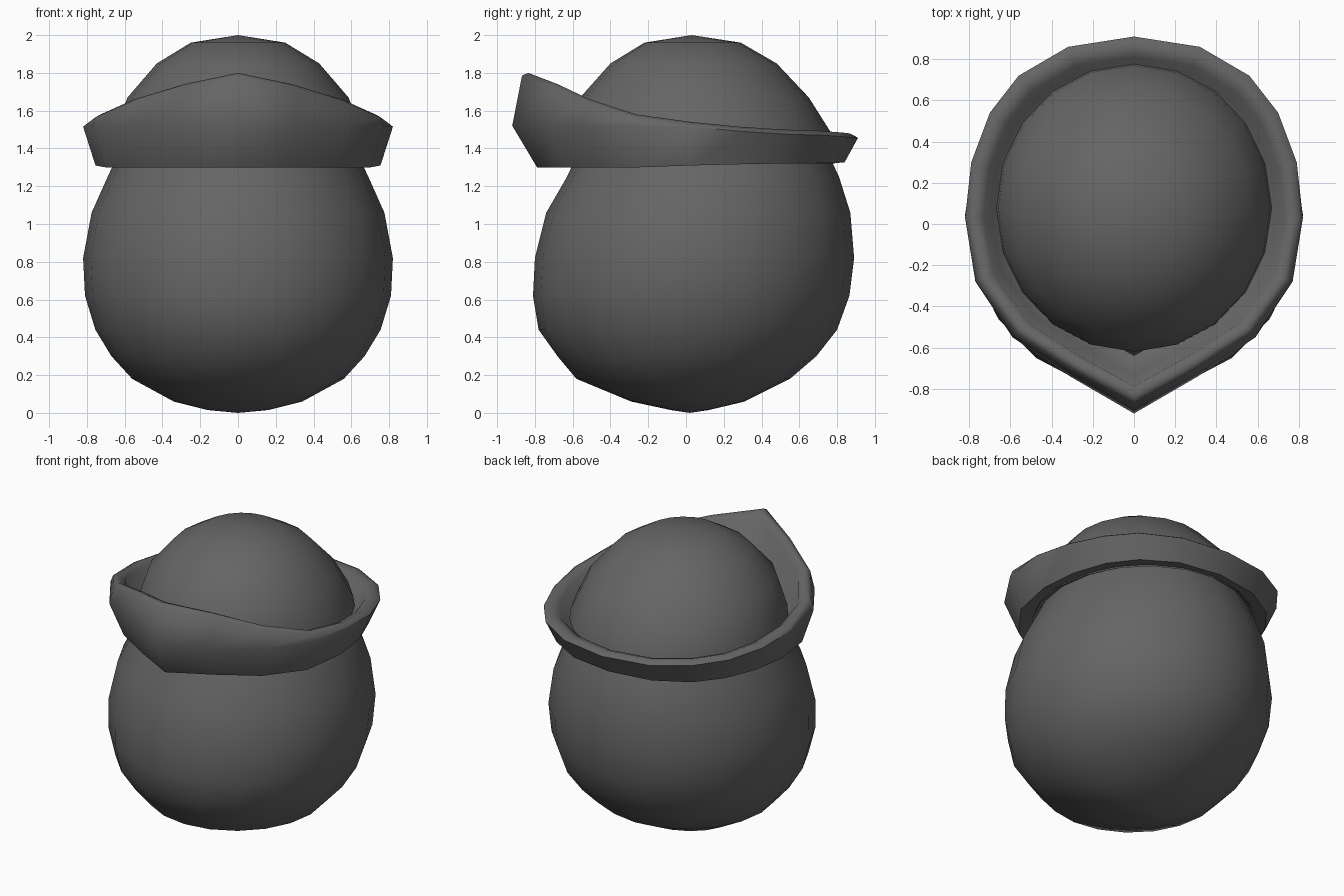
import bpy, bmesh, math

if "Cube" in bpy.data.objects:
    bpy.data.objects.remove(bpy.data.objects["Cube"])

grey = bpy.data.materials.new("charcoal grey")
grey.diffuse_color = (0.13, 0.13, 0.13, 1)
grey.use_nodes = True
grey.node_tree.nodes["Principled BSDF"].inputs["Base Color"].default_value = grey.diffuse_color


def skin(name, rings, bottom=None, top=None, angle=50):
    """Bridge closed rings of points, with optional end poles."""
    bm = bmesh.new()
    loops = [[bm.verts.new(p) for p in r] for r in rings]
    n = len(loops[0])
    for a, b in zip(loops, loops[1:]):
        for i in range(n):
            j = (i + 1) % n
            bm.faces.new((a[i], a[j], b[j], b[i]))
    for pole, loop in ((bottom, loops[0]), (top, loops[-1])):
        if pole:
            v = bm.verts.new(pole)
            for i in range(n):
                bm.faces.new((loop[i], loop[(i + 1) % n], v))
    bmesh.ops.recalc_face_normals(bm, faces=bm.faces)
    mesh = bpy.data.meshes.new(name)
    bm.to_mesh(mesh)
    bm.free()
    mesh.materials.append(grey)
    ob = bpy.data.objects.new(name, mesh)
    bpy.context.collection.objects.link(ob)
    bpy.ops.object.select_all(action='DESELECT')
    ob.select_set(True)
    bpy.context.view_layer.objects.active = ob
    bpy.ops.object.shade_smooth_by_angle(angle=math.radians(angle))
    return ob


def oval(z, half_width, front, back, n=20):
    cy, ry = (front + back) / 2, (back - front) / 2
    return [(half_width * math.cos(math.tau * i / n),
             cy + ry * math.sin(math.tau * i / n), z) for i in range(n)]


# Round head: height, half width, front y, back y
head = [(0.015, 0.16, -0.08, 0.12), (0.06, 0.34, -0.29, 0.31),
        (0.18, 0.56, -0.58, 0.55), (0.30, 0.67, -0.68, 0.69),
        (0.44, 0.755, -0.78, 0.80), (0.62, 0.81, -0.81, 0.865),
        (0.82, 0.82, -0.80, 0.89), (1.06, 0.775, -0.74, 0.87),
        (1.25, 0.69, -0.63, 0.81), (1.40, 0.62, -0.56, 0.74)]
skin("head", [oval(*r) for r in head], bottom=(0, 0.02, 0))

# Cap crown
crown = [(1.32, 0.68, -0.62, 0.79), (1.48, 0.66, -0.62, 0.77),
         (1.67, 0.585, -0.56, 0.65), (1.85, 0.43, -0.40, 0.48),
         (1.96, 0.25, -0.22, 0.29)]
skin("cap_crown", [oval(*r) for r in crown], top=(0, 0.03, 2.0))

# Turned-up brim, half outline from front to back: x, y, rim height
half = [(0, -0.92, 1.80), (0.31, -0.74, 1.74), (0.59, -0.55, 1.66),
        (0.77, -0.28, 1.58), (0.82, 0.03, 1.54), (0.79, 0.30, 1.515),
        (0.70, 0.54, 1.50), (0.56, 0.72, 1.495), (0.32, 0.86, 1.485),
        (0, 0.91, 1.48)]
outline = half + [(-x, y, z) for x, y, z in half[-2:0:-1]]


def brim_ring(scale, front_scale, height):
    ring = []
    for x, y, top in outline:
        t = max(0.0, min(1.0, (-0.2 - y) / 0.7))
        s = scale + (front_scale - scale) * t
        ring.append((x * s, 0.02 + (y - 0.02) * s, height(top)))
    return ring


def base(top):
    return 1.325 - 0.025 * min(1, (top - 1.48) / 0.1)


section = [(0.76, 0.70, lambda t: 1.34),
           (0.92, 0.86, base),
           (1.00, 1.00, lambda t: min(1.52, t - 0.025)),
           (0.985, 0.945, lambda t: t - 0.015),
           (0.95, 0.91, lambda t: t),
           (0.89, 0.86, lambda t: t - 0.02),
           (0.84, 0.80, lambda t: 1.42),
           (0.72, 0.70, lambda t: 1.38)]
skin("cap_brim", [brim_ring(*s) for s in section], angle=60)
